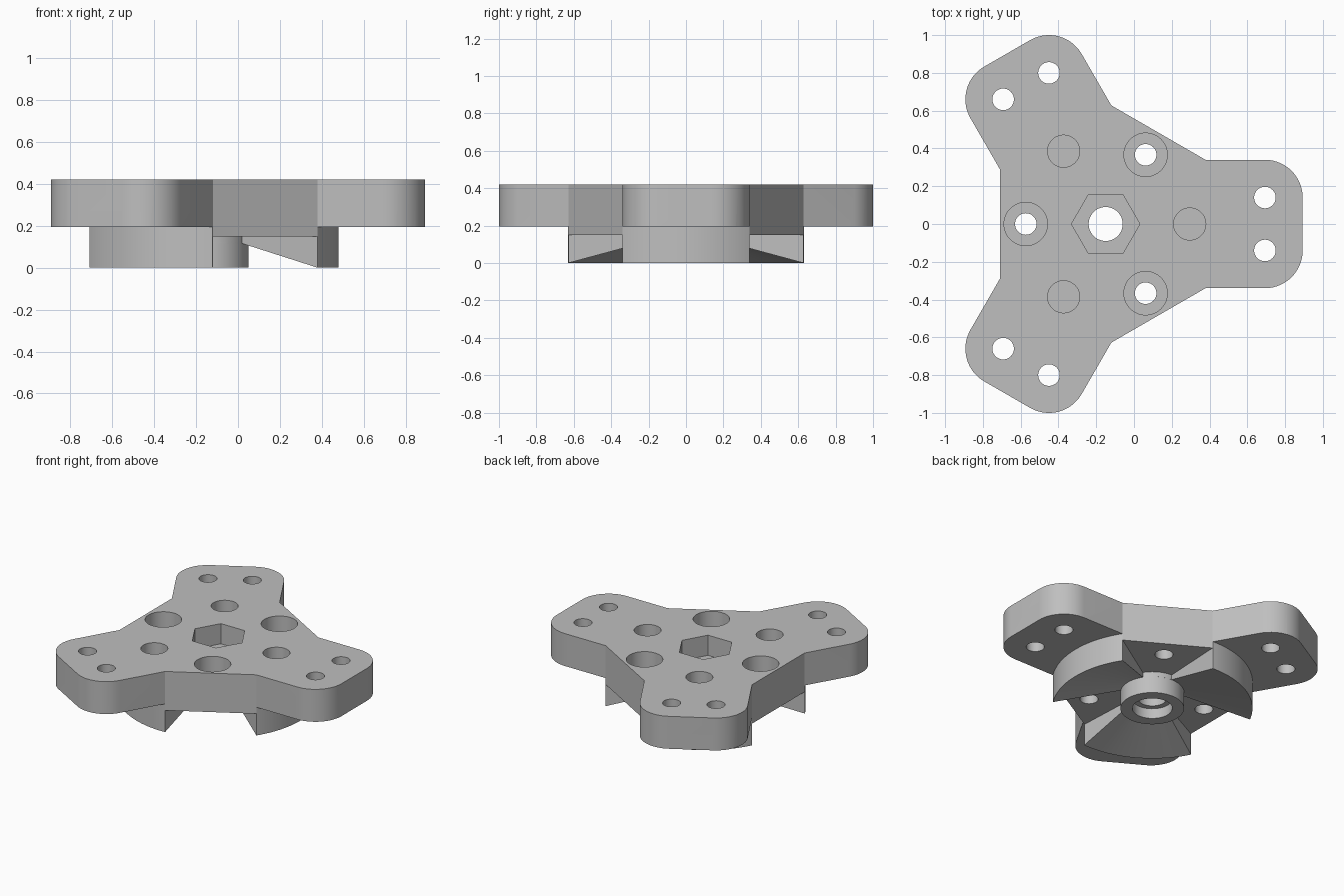
import bpy, bmesh
from math import sin, cos, pi, radians, asin
from mathutils import Vector, Matrix

if "Cube" in bpy.data.objects:
    bpy.data.objects.remove(bpy.data.objects["Cube"], do_unlink=True)

CENTRE_X = -0.15          # hub axis
TOP = 0.42
ARM_END, ARM_HALF, FILLET = 1.043, 0.34, 0.2
DISC_R, HUB_R = 0.63, 0.2
THIRDS = [0, 2 * pi / 3, 4 * pi / 3]


def polar(r, a):
    return Vector((r * cos(a), r * sin(a)))


def arc(r, start, end, steps, centre=Vector((0, 0))):
    return [centre + polar(r, start + (end - start) * i / steps) for i in range(steps + 1)]


def turn(points, angle):
    return [Matrix.Rotation(angle, 2) @ p for p in points]


def prism(bm, outline, low, high):
    """Extrude a flat outline between two heights."""
    face = bm.faces.new([bm.verts.new((p.x, p.y, low)) for p in outline])
    new = bmesh.ops.extrude_face_region(bm, geom=[face])["geom"]
    verts = [g for g in new if isinstance(g, bmesh.types.BMVert)]
    bmesh.ops.translate(bm, verts=verts, vec=(0, 0, high - low))


def lathe(bm, profile, at=Vector((0, 0)), steps=48):
    """Revolve an (r, z) profile, open at the axis, about a vertical line."""
    rings = []
    for r, z in profile:
        if r == 0:
            rings.append([bm.verts.new((at.x, at.y, z))] * steps)
        else:
            rings.append([bm.verts.new((at.x + r * cos(2 * pi * i / steps),
                                        at.y + r * sin(2 * pi * i / steps), z))
                          for i in range(steps)])
    for a, b in zip(rings, rings[1:]):
        for i in range(steps):
            j = (i + 1) % steps
            quad = list(dict.fromkeys([a[i], a[j], b[j], b[i]]))
            bm.faces.new(quad)


def finish(bm, name):
    bmesh.ops.recalc_face_normals(bm, faces=bm.faces)
    mesh = bpy.data.meshes.new(name)
    bm.to_mesh(mesh)
    bm.free()
    obj = bpy.data.objects.new(name, mesh)
    bpy.context.collection.objects.link(obj)
    return obj


def cut(target, bm, name):
    """Subtract a shape from the target and discard the cutter."""
    cutter = finish(bm, name)
    cutter.hide_render = True
    mod = target.modifiers.new(name, "BOOLEAN")
    mod.operation, mod.solver, mod.object = "DIFFERENCE", "EXACT", cutter
    bpy.context.view_layer.objects.active = target
    bpy.ops.object.modifier_apply(modifier=mod.name)
    bpy.data.objects.remove(cutter, do_unlink=True)


# Three-armed body blank, cut to its final height below
corner_x = (DISC_R ** 2 - ARM_HALF ** 2) ** 0.5 - 0.002
fx, fy = ARM_END - FILLET, ARM_HALF - FILLET
arm = ([Vector((corner_x, -ARM_HALF))]
       + arc(FILLET, -pi / 2, 0, 16, Vector((fx, -fy)))
       + arc(FILLET, 0, pi / 2, 16, Vector((fx, fy)))
       + [Vector((corner_x, ARM_HALF))])
bm = bmesh.new()
prism(bm, [p for a in THIRDS for p in turn(arm, a)], -0.05, TOP)
body = finish(bm, "three_arm_mount")

# Underside: raised arms, round skirt, conical recess and central hub
bm = bmesh.new()
lathe(bm, [(0, -0.1), (1.3, -0.1), (1.3, 0.195), (DISC_R, 0.195),
           (DISC_R, 0), (HUB_R, 0.116), (HUB_R, 0), (0, 0)], steps=144)
cut(body, bm, "underside_cutter")

# Fan-shaped bays between the arms
half = pi / 3 - asin(ARM_HALF / DISC_R) - radians(0.1)
bay = [polar(0.85, -half), polar(0.85, half)] + arc(HUB_R + 0.001, half, -half, 22)
bm = bmesh.new()
for a in THIRDS:
    prism(bm, turn(bay, a + pi / 3), -0.1, 0.15)
cut(body, bm, "bay_cutter")

# Arm holes, blind sockets and counterbored bay holes
bm = bmesh.new()
for a in THIRDS:
    for side in (-1, 1):
        spot = turn([Vector((fx, side * fy))], a)[0]
        lathe(bm, [(0, -0.1), (0.057, -0.1), (0.057, 0.5), (0, 0.5)], spot)
    lathe(bm, [(0, 0.2), (0.085, 0.2), (0.085, 0.5), (0, 0.5)], polar(0.445, a))
    lathe(bm, [(0, -0.1), (0.057, -0.1), (0.057, 0.23), (0.115, 0.23),
               (0.115, 0.5), (0, 0.5)], polar(0.423, a + pi / 3))
cut(body, bm, "hole_cutter")

# Stepped bore through the hub
bm = bmesh.new()
lathe(bm, [(0, -0.1), (0.126, -0.1), (0.126, 0.07), (0.09, 0.07), (0.09, 0.5), (0, 0.5)])
cut(body, bm, "bore_cutter")

# Hexagonal nut pocket
bm = bmesh.new()
prism(bm, arc(0.181, 0, 5 * pi / 3, 5), 0.28, 0.5)
cut(body, bm, "hex_pocket_cutter")

# Colour, placement and shading
grey = bpy.data.materials.new("plain_grey")
grey.use_nodes = True
colour = (0.52, 0.52, 0.52, 1)
grey.diffuse_color = colour
grey.node_tree.nodes["Principled BSDF"].inputs["Base Color"].default_value = colour
body.data.materials.clear()
body.data.materials.append(grey)
for face in body.data.polygons:
    face.material_index = 0
body.data.transform(Matrix.Translation((CENTRE_X, 0, 0)))
bpy.ops.object.select_all(action="DESELECT")
body.select_set(True)
bpy.context.view_layer.objects.active = body
bpy.ops.object.shade_smooth_by_angle(angle=radians(25))
